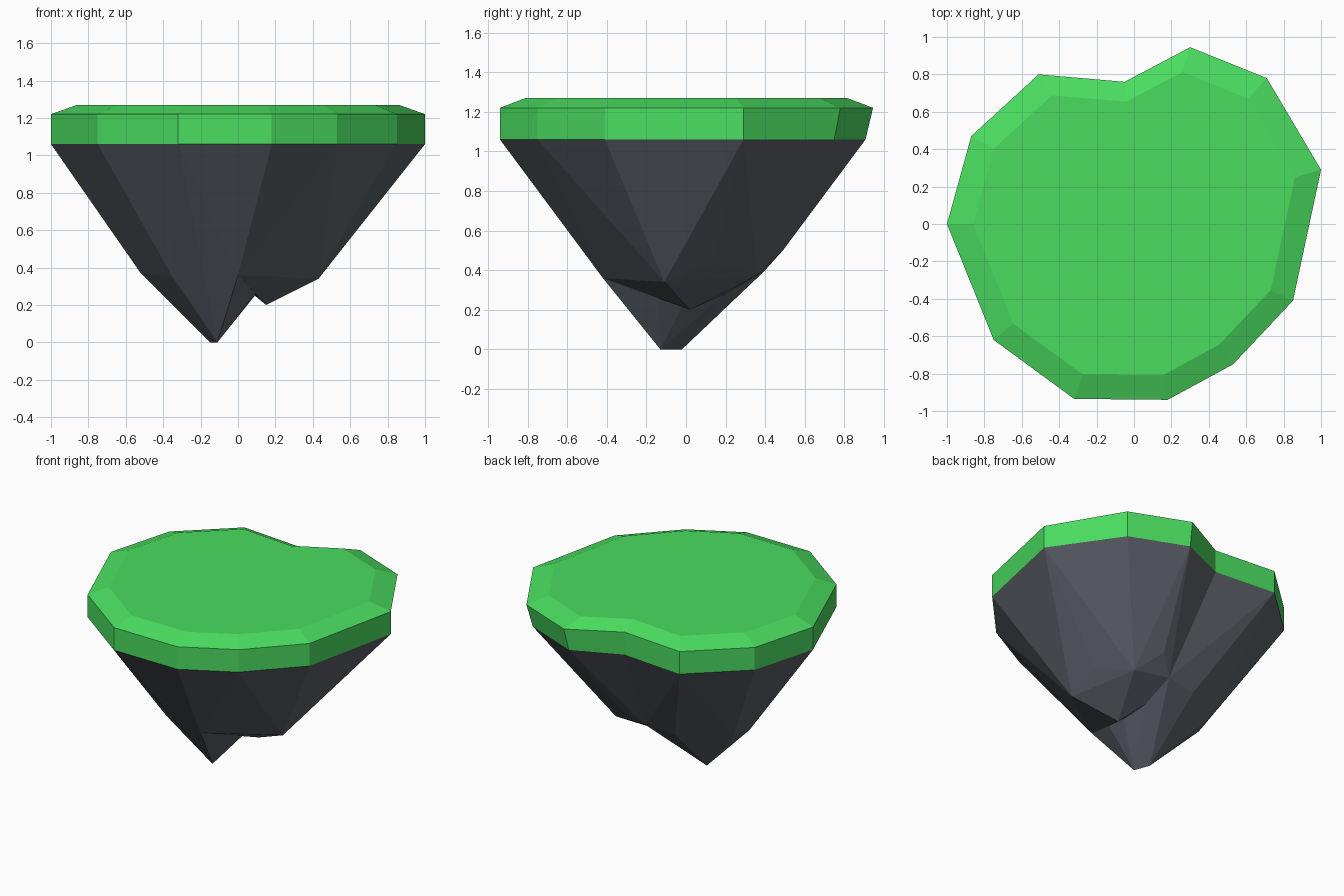
import bpy
import bmesh

cube = bpy.data.objects.get("Cube")
if cube:
    bpy.data.objects.remove(cube, do_unlink=True)


def make_material(name, color):
    mat = bpy.data.materials.new(name)
    mat.use_nodes = True
    mat.diffuse_color = (*color, 1)
    mat.node_tree.nodes["Principled BSDF"].inputs["Base Color"].default_value = (*color, 1)
    return mat


def finish(bm, name, mat):
    bmesh.ops.recalc_face_normals(bm, faces=bm.faces)
    mesh = bpy.data.meshes.new(name)
    bm.to_mesh(mesh)
    bm.free()
    mesh.materials.append(mat)
    obj = bpy.data.objects.new(name, mesh)
    bpy.context.collection.objects.link(obj)
    return obj


def hull(name, points, mat):
    """Faceted convex rock around the given points."""
    bm = bmesh.new()
    for p in points:
        bm.verts.new(p)
    result = bmesh.ops.convex_hull(bm, input=bm.verts)
    loose = set(result["geom_interior"]) | set(result["geom_unused"])
    bmesh.ops.delete(bm, geom=[v for v in loose if isinstance(v, bmesh.types.BMVert)],
                     context='VERTS')
    bmesh.ops.dissolve_limit(bm, angle_limit=0.02, verts=bm.verts, edges=bm.edges)
    return finish(bm, name, mat)


grass = make_material("grass green", (0.069, 0.72, 0.117))
stone = make_material("slate grey", (0.111, 0.125, 0.147))

# Outline of the island, starting at the back notch, through the left side
outline = [(-0.05, 0.76), (0.30, 0.945), (0.71, 0.78), (1.0, 0.29),
           (0.85, -0.41), (0.53, -0.75), (0.18, -0.94), (-0.32, -0.935),
           (-0.75, -0.62), (-1.0, 0.0), (-0.87, 0.47), (-0.51, 0.80)]
RIM, SHOULDER, TOP = 1.06, 1.22, 1.27


def tuck(x, y):
    """Pull the back left corner in a little under the turf."""
    s = 0.96 if x > 0.2 and y > 0.7 else 1
    return x * s, y * s


rim = [(*tuck(x, y), RIM) for x, y in outline]

# Turf slab with a bevelled upper edge
bm = bmesh.new()
rings = [rim, [(x, y, SHOULDER) for x, y in outline],
         [(x * 0.86, y * 0.86, TOP) for x, y in outline]]
rings = [[bm.verts.new(p) for p in ring] for ring in rings]
count = len(outline)
for low, high in zip(rings, rings[1:]):
    for i in range(count):
        j = (i + 1) % count
        bm.faces.new((low[i], low[j], high[j], high[i]))
bm.faces.new(rings[-1])
bm.faces.new(rings[0][::-1])
finish(bm, "turf_slab", grass)

# Crease where the two rock masses meet
crease = [(0.04, 0.40, 0.40), (0.07, 0.20, 0.28), (0.09, 0.0, 0.25),
          (0.10, -0.14, 0.27), (0.0, -0.42, 0.36)]

# Main rock, ending in a short ridge at the bottom
main_rock = [(-0.15, -0.42, 0.37), (-0.35, -0.31, 0.35), (-0.52, 0.03, 0.37),
             (-0.48, 0.15, 0.37), (-0.18, 0.38, 0.38),
             (-0.11, -0.13, 0), (-0.15, -0.02, 0)]
hull("main_rock", rim[6:] + rim[:1] + crease + main_rock, stone)

# Shorter side rock with a blunt tip
side_rock = [(0.39, -0.21, 0.42), (0.43, -0.11, 0.34), (0.45, 0.14, 0.44),
             (0.34, 0.36, 0.43), (0.30, 0.36, 0.375), (0.16, 0.49, 0.50),
             (0.15, 0.02, 0.20)]
hull("side_rock", rim[:7] + crease + side_rock, stone)
